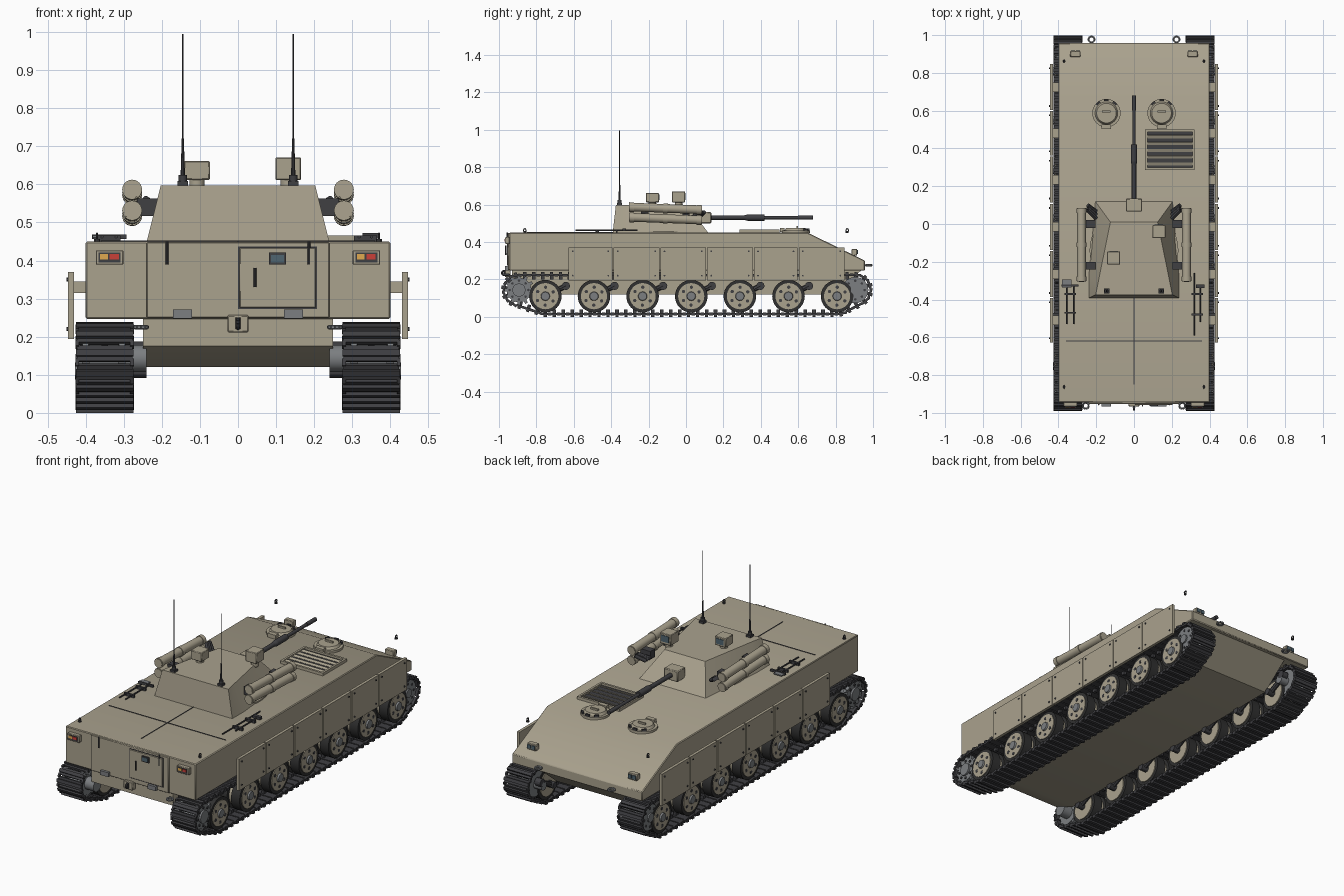
import bpy, bmesh, math
from mathutils import Vector, Matrix
from mathutils.geometry import convex_hull_2d

if "Cube" in bpy.data.objects:
    bpy.data.objects.remove(bpy.data.objects["Cube"])


def material(name, rgb):
    m = bpy.data.materials.new(name)
    m.diffuse_color = (*rgb, 1)
    m.use_nodes = True
    m.node_tree.nodes["Principled BSDF"].inputs["Base Color"].default_value = m.diffuse_color
    return m


TAN = material("tan_paint", (0.40, 0.36, 0.27))
DARK = material("dark_steel", (0.05, 0.05, 0.055))
RUBBER = material("rubber", (0.03, 0.03, 0.03))
STEEL = material("grey_steel", (0.2, 0.21, 0.22))
AMBER = material("amber_lens", (0.75, 0.4, 0.08))
RED = material("red_lens", (0.6, 0.05, 0.04))
GLASS = material("glass", (0.08, 0.13, 0.16))


class Part:
    """Collects primitives in one mesh; optional mirror across x."""

    def __init__(self, name, mat):
        self.name, self.mat, self.bm = name, mat, bmesh.new()

    def box(self, c, s, rot=None):
        m = Matrix.Translation(c) @ (rot or Matrix()) @ Matrix.Diagonal((*s, 1))
        bmesh.ops.create_cube(self.bm, size=1, matrix=m)
        return self

    def cyl(self, a, b, r, r2=None, n=20):
        a, b = Vector(a), Vector(b)
        q = (b - a).to_track_quat('Z', 'Y').to_matrix().to_4x4()
        bmesh.ops.create_cone(self.bm, cap_ends=True, segments=n, radius1=r,
                              radius2=r if r2 is None else r2, depth=(b - a).length,
                              matrix=Matrix.Translation((a + b) / 2) @ q)
        return self

    def loft(self, low, high):
        """Closed solid between two matching outlines."""
        a = [self.bm.verts.new(p) for p in low]
        b = [self.bm.verts.new(p) for p in high]
        self.bm.faces.new(a[::-1])
        self.bm.faces.new(b)
        for i in range(len(a)):
            j = (i + 1) % len(a)
            self.bm.faces.new((a[i], a[j], b[j], b[i]))
        return self

    def prism(self, yz, x0, x1):
        return self.loft([(x0, y, z) for y, z in yz], [(x1, y, z) for y, z in yz])

    def ring(self, c, R, r, rot):
        """Torus made from short rods."""
        pts = [Vector(c) + rot @ Vector((R * math.cos(t), R * math.sin(t), 0))
               for t in [i * math.tau / 12 for i in range(12)]]
        for p, q in zip(pts, pts[1:] + pts[:1]):
            self.cyl(p, q, r, n=6)
        return self

    def done(self, mirror=False, bevel=0):
        bmesh.ops.recalc_face_normals(self.bm, faces=self.bm.faces)
        me = bpy.data.meshes.new(self.name)
        self.bm.to_mesh(me)
        me.shade_smooth()
        me.set_sharp_from_angle(angle=math.radians(30))
        me.materials.append(self.mat)
        o = bpy.data.objects.new(self.name, me)
        bpy.context.collection.objects.link(o)
        if bevel:
            b = o.modifiers.new("bevel", 'BEVEL')
            b.width, b.segments = bevel, 1
        if mirror:
            o.modifiers.new("mirror", 'MIRROR')


# hull
Part("upper_hull", TAN).prism([(-.945, .247), (-.945, .45), (.65, .45), (.957, .30), (.957, .247)],
                              -.4, .4).done(bevel=.004)
Part("lower_hull", TAN).prism([(-.93, .25), (-.93, .175), (-.80, .12), (.78, .12), (.94, .25)],
                              -.25, .25).done()
Part("deck_seams", DARK).box((0, -.62, .451), (.72, .004, .003)).box((0, -.62, .451), (.004, .46, .003)).done()

# side skirts with bolts and brackets
skirt, bolts = Part("side_skirts", TAN), Part("skirt_bolts", DARK)
edges = [-.63, -.39, -.14, .11, .36, .60, .85]
for y0, y1 in zip(edges, edges[1:]):
    skirt.box((.438, (y0 + y1) / 2, .282), (.016, y1 - y0 - .006, .176))
    skirt.box((.415, (y0 + y1) / 2, .33), (.035, .05, .03))
    for y in (y0 + .025, y1 - .025):
        for z in (.22, .35):
            bolts.cyl((.44, y, z), (.450, y, z), .005, n=6)
skirt.done(True)
bolts.done(True)

# running gear: centre y, z and path radius
wheels = [-.752 + .26 * i for i in range(7)]
tyres, discs, hubs = Part("road_wheel_tyres", RUBBER), Part("road_wheel_discs", TAN), Part("wheel_hubs", STEEL)
holes, arms = Part("wheel_holes", DARK), Part("swing_arms", DARK)
for y in wheels:
    for x0, x1 in ((.285, .338), (.362, .415)):
        tyres.cyl((x0, y, .11), (x1, y, .11), .087, n=32)
    discs.cyl((.28, y, .11), (.419, y, .11), .07, n=32)
    hubs.cyl((.41, y, .11), (.428, y, .11), .027, .022, n=16)
    for k in range(6):
        t = k * math.tau / 6 + .5
        c = (y + .048 * math.cos(t), .11 + .048 * math.sin(t))
        holes.cyl((.41, *c), (.4205, *c), .009, n=10)
    arms.cyl((.24, y, .11), (.29, y, .11), .018, n=12)
    arms.cyl((.262, y, .11), (.262, y + .11, .165), .014, n=8)
    arms.cyl((.24, y + .11, .165), (.275, y + .11, .165), .022, n=12)
tyres.done(True)
discs.done(True)
hubs.done(True)
holes.done(True)
arms.done(True)

# drive sprocket (rear) and idler (nose)
sprocket = Part("drive_sprockets", STEEL)
for x in (.305, .40):
    sprocket.cyl((x - .01, -.893, .143), (x + .01, -.893, .143), .066, n=28)
    for k in range(12):
        t = k * math.tau / 12
        sprocket.box((x, -.893 + .07 * math.cos(t), .143 + .07 * math.sin(t)), (.016, .022, .016),
                     Matrix.Rotation(t, 4, 'X'))
sprocket.cyl((.24, -.893, .143), (.42, -.893, .143), .035, n=20).done(True)
idler = Part("idler_wheels", STEEL).cyl((.24, .905, .143), (.42, .905, .143), .024)
for x in (.31, .39):
    idler.cyl((x - .022, .905, .143), (x + .022, .905, .143), .07, n=28)
idler.done(True)
caps = Part("end_wheel_bolts", DARK)
for y in (-.893, .905):
    for k in range(8):
        t = k * math.tau / 8
        c = (y + .05 * math.cos(t), .143 + .05 * math.sin(t))
        caps.cyl((.40, *c), (.415, *c), .007, n=8)
caps.done(True)

# track links spaced along the loop round all wheels
cloud = []
for y, z, r in [(w, .11, .095) for w in wheels] + [(-.893, .143, .08), (.905, .143, .08)]:
    cloud += [Vector((y + r * math.cos(i * math.tau / 48), z + r * math.sin(i * math.tau / 48))) for i in range(48)]
loop = [cloud[i] for i in convex_hull_2d(cloud)]
segs = list(zip(loop, loop[1:] + loop[:1]))
total = sum((b - a).length for a, b in segs)
count = 86
pitch = total / count
tracks = Part("tracks", DARK)
mid = Vector((0, .13))
travelled, k = 0, 0
for a, b in segs:
    d = b - a
    while k < count and k * pitch <= travelled + d.length:
        p = a + d.normalized() * (k * pitch - travelled)
        t = d.normalized()
        n = Vector((t.y, -t.x))
        if n.dot(p - mid) < 0:
            n = -n
        rot = Matrix.Rotation(math.atan2(t.y, t.x), 4, 'X')
        tracks.box((.35, *p), (.146, pitch * .86, .012), rot)
        tracks.box((.35, *(p + n * .010)), (.15, pitch * .36, .011), rot)
        tracks.box((.35, *(p - n * .013)), (.016, pitch * .4, .022), rot)
        for x in (.278, .422):
            tracks.box((x, *(p + t * pitch / 2)), (.01, pitch * .4, .014), rot)
        k += 1
    travelled += d.length
tracks.done(True)

# turret
Part("turret", TAN).loft(
    [(-.24, -.392, .448), (.24, -.392, .448), (.24, -.28, .448), (.205, .12, .448), (-.205, .12, .448), (-.24, -.28, .448)],
    [(-.203, -.375, .597), (.203, -.375, .597), (.19, -.31, .597), (.125, .01, .592), (-.125, .01, .592), (-.19, -.31, .597)]
).done()
Part("turret_ring", TAN).cyl((0, -.14, .445), (0, -.14, .458), .235, n=48).done()
Part("gun_mantlet", TAN).box((0, .10, .53), (.085, .07, .06)).done(bevel=.004)
Part("gun_barrel", DARK).cyl((0, .1, .53), (0, .31, .53), .012).cyl((0, .31, .53), (0, .33, .53), .012, .017) \
    .cyl((0, .33, .53), (0, .42, .53), .017).cyl((0, .42, .53), (0, .66, .53), .009) \
    .cyl((0, .60, .53), (0, .68, .53), .011).done()

# twin missile tubes on each side
tubes, rims = Part("missile_tubes", TAN), Part("tube_bands", TAN)
brackets = Part("tube_brackets", DARK)
for z in (.587, .532):
    tubes.cyl((.278, -.305, z), (.278, .085, z - .015), .023, n=24)
    for y in (-.29, -.11, .07):
        w = z - .015 * (y + .305) / .39
        rims.cyl((.278, y - .012, w), (.278, y + .012, w - .001), .026, n=24)
for y in (-.22, .0):
    brackets.box((.235, y, .54), (.06, .04, .045))
tubes.done(True)
rims.done(True)
brackets.done(True)
smoke = Part("smoke_launchers", DARK)
for k in range(3):
    smoke.cyl((.20, .03 + .018 * k, .53), (.245, .075 + .012 * k, .56), .011, n=12)
smoke.done(True)

# roof sights and antennas
sights = Part("roof_sights", TAN).box((.132, -.04, .641), (.068, .07, .06)).box((-.108, -.18, .637), (.068, .07, .05))
sights.cyl((.132, -.04, .58), (.132, -.04, .615), .02).cyl((-.108, -.18, .59), (-.108, -.18, .615), .02).done(bevel=.003)
Part("sight_windows", GLASS).box((.132, -.004, .643), (.045, .004, .035)).box((-.108, -.144, .638), (.045, .004, .03)).done()
Part("antennas", DARK).box((.145, -.355, .602), (.028, .028, .014)).cyl((.145, -.355, .605), (.145, -.355, .625), .011) \
    .cyl((.145, -.355, .625), (.145, -.355, .72), .006, .003, 10) \
    .cyl((.145, -.355, .70), (.145, -.355, .995), .002, n=8).done(True)

# crew hatches with periscope blocks
hatch = Part("crew_hatches", TAN).cyl((.146, .587, .448), (.146, .587, .462), .075, n=32)
hatch.cyl((.146, .587, .462), (.146, .587, .475), .06, .052, 32).box((.146, .515, .464), (.05, .025, .022))
hatch.box((.146, .595, .479), (.045, .01, .01)).done(True)
scopes = Part("hatch_periscopes", DARK)
for a in (50, 90, 130):
    t = math.radians(a)
    scopes.box((.146 + .068 * math.cos(t), .587 + .068 * math.sin(t), .466), (.024, .01, .014),
               Matrix.Rotation(t - math.pi / 2, 4, 'Z'))
scopes.done(True)

# engine grille
Part("grille_pit", DARK).box((.19, .393, .452), (.25, .2, .006)).done()
grille = Part("engine_grille", TAN)
for x in (.065, .315):
    grille.box((x, .393, .457), (.012, .212, .018))
for y in (.293, .493):
    grille.box((.19, y, .457), (.26, .012, .018))
for i in range(5):
    grille.box((.19, .318 + .036 * i, .458), (.24, .016, .004), Matrix.Rotation(.4, 4, 'X'))
grille.done()

# stowed tools on the deck
tools = Part("deck_tools", DARK)
for x, y0, y1 in ((-.357, -.53, -.31), (-.32, -.53, -.33), (.318, -.59, -.26), (.35, -.52, -.33)):
    tools.cyl((x, y0, .462), (x, y1, .462), .004, n=8)
for x, y in ((-.338, -.37), (-.338, -.47), (.335, -.37), (.335, -.48)):
    tools.box((x, y, .458), (.06, .01, .016))
tools.box((.35, -.33, .465), (.045, .02, .015)).box((-.338, -.325, .463), (.09, .01, .012)).done()
Part("shovel_blade", STEEL).box((-.357, -.315, .463), (.05, .04, .006)).done()

# nose headlights, lifting eyes, tow loops
Part("headlight_housings", TAN).box((.31, .90, .345), (.055, .03, .035)).done(True, .003)
Part("headlight_lenses", GLASS).box((.297, .917, .346), (.02, .005, .02)).box((.323, .917, .346), (.02, .005, .02)).done(True)
RX, RY = Matrix.Rotation(math.pi / 2, 3, 'X'), Matrix.Rotation(math.pi / 2, 3, 'Y')
eyes = Part("lifting_eyes", DARK)
for y in (.862, -.862):
    eyes.ring((.37, y, .463), .008, .003, RY)
    eyes.cyl((.37, y, .449), (.37, y, .456), .008, n=10)
eyes.done(True)
Part("tow_loops", STEEL).ring((.225, .977, .275), .016, .006, Matrix.Identity(3)) \
    .ring((.255, -.962, .225), .016, .006, Matrix.Identity(3)).done(True)

# rear ramp, door and fittings
Part("rear_ramp", TAN).box((0, -.947, .349), (.48, .012, .2)).done(bevel=.003)
Part("rear_door_gap", DARK).box((.104, -.951, .355), (.208, .006, .165)).done()
Part("rear_door", TAN).box((.104, -.953, .355), (.200, .01, .157)).done(bevel=.002)
Part("door_window_frame", DARK).box((.104, -.958, .405), (.044, .012, .032)).done()
Part("door_window", GLASS).box((.104, -.963, .405), (.034, .006, .02)).done()
Part("door_handle", DARK).cyl((.045, -.964, .33), (.045, -.964, .38), .004, n=8) \
    .cyl((.045, -.95, .335), (.045, -.966, .335), .003, n=8).done()
Part("ramp_hinges", DARK).cyl((.186, -.956, .39), (.186, -.956, .45), .004, n=8).done(True)
Part("ramp_steps", STEEL).box((.146, -.957, .26), (.05, .02, .024)).done(True)
Part("tow_hitch", TAN).box((0, -.952, .234), (.056, .03, .045)).done(bevel=.003)
Part("hitch_pin", DARK).ring((0, -.972, .234), .012, .005, RY).cyl((0, -.97, .22), (0, -.97, .25), .007, n=10).done()
Part("tail_lamp_guards", TAN).box((.337, -.955, .408), (.072, .022, .038)).done(True, .002)
Part("tail_lamp_backs", DARK).box((.337, -.964, .408), (.058, .008, .026)).done(True)
for s in (-1, 1):
    Part("amber_lamp", AMBER).box((s * .337 - .015, -.968, .41), (.02, .006, .014)).done()
    Part("red_lamp", RED).box((s * .337 + .012, -.968, .41), (.024, .006, .014)).done()
